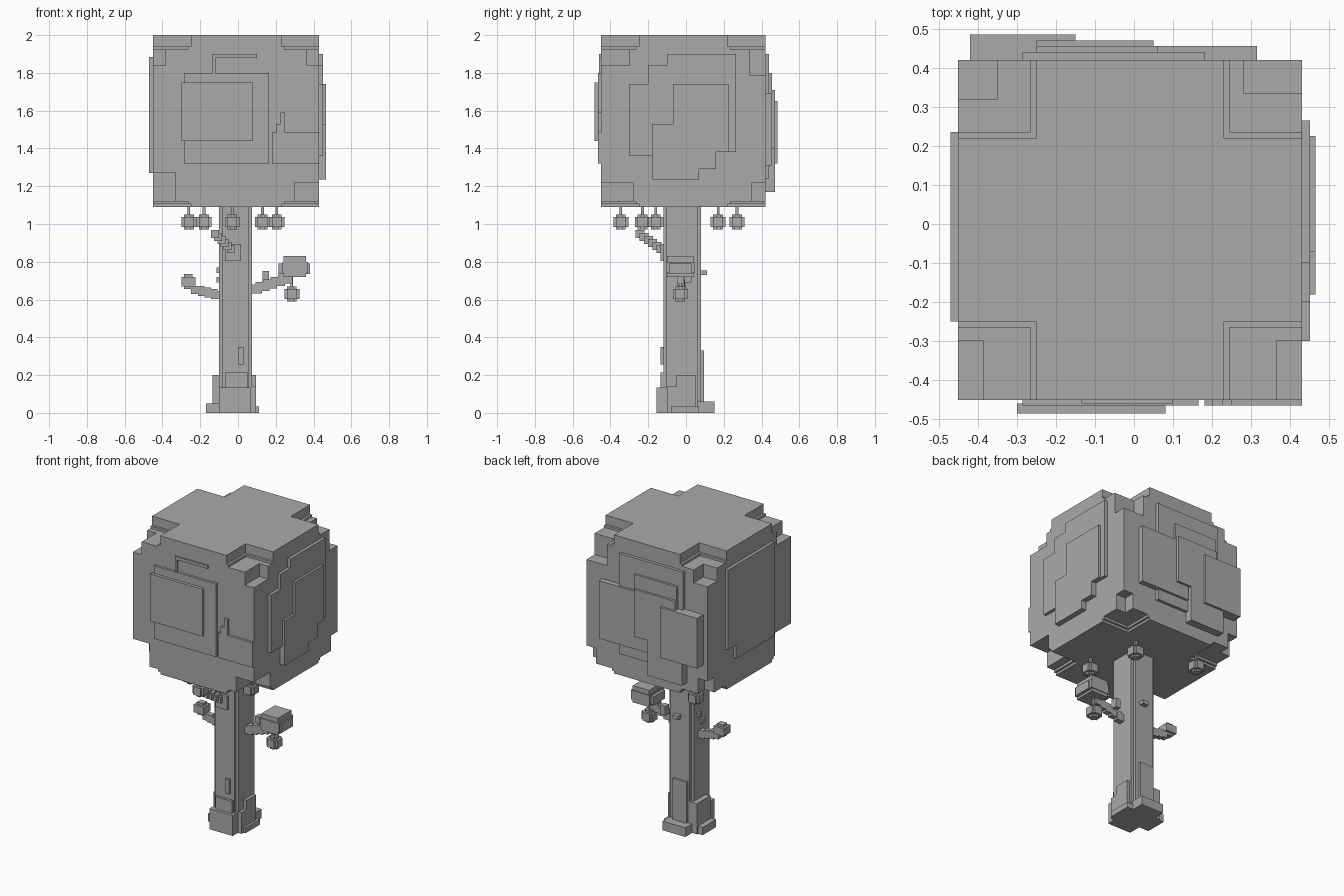
import bpy
import bmesh

default_cube = bpy.data.objects.get("Cube")
if default_cube:
    bpy.data.objects.remove(default_cube, do_unlink=True)

# One plain material for the whole tree
grey = bpy.data.materials.new("plain grey")
grey.use_nodes = True
colour = (0.4, 0.4, 0.4, 1)
grey.diffuse_color = colour
grey.node_tree.nodes["Principled BSDF"].inputs["Base Color"].default_value = colour


def finish(name, bm):
    """Turn a bmesh into a named, flat shaded object."""
    bmesh.ops.recalc_face_normals(bm, faces=bm.faces)
    mesh = bpy.data.meshes.new(name)
    bm.to_mesh(mesh)
    bm.free()
    mesh.materials.append(grey)
    obj = bpy.data.objects.new(name, mesh)
    bpy.context.scene.collection.objects.link(obj)
    return obj


def add_prism(bm, x_range, y_range, z_range, cuts=None):
    """Add an upright block; cuts are (dx, dy) steps out of its corners,
    in the order front left, front right, back right, back left as seen from the front."""
    (left, right), (front, back), (bottom, top) = x_range, y_range, z_range
    corners = [(left, front, 1, 1), (right, front, -1, 1),
               (right, back, -1, -1), (left, back, 1, -1)]
    outline = []
    for index, (x, y, sx, sy) in enumerate(corners):
        dx, dy = cuts[index] if cuts else (0, 0)
        if dx == 0:
            outline.append((x, y))
            continue
        step = [(x, y + sy * dy), (x + sx * dx, y + sy * dy), (x + sx * dx, y)]
        outline.extend(step if index % 2 == 0 else reversed(step))
    face = bm.faces.new([bm.verts.new((x, y, bottom)) for x, y in outline])
    moved = bmesh.ops.extrude_face_region(bm, geom=[face], use_keep_orig=True)["geom"]
    verts = [v for v in moved if isinstance(v, bmesh.types.BMVert)]
    bmesh.ops.translate(bm, verts=verts, vec=(0, 0, top - bottom))


def blocks(name, *boxes):
    """Build one part from (x range, y range, z range) boxes."""
    bm = bmesh.new()
    for box in boxes:
        add_prism(bm, *box)
    return finish(name, bm)


def wall_plates(name, axis, base, depth, *rects):
    """Plates on a crown wall; each rect is (horizontal range, z range)."""
    span = (min(base, depth), max(base, depth))
    return blocks(name, *[(span, across, height) if axis == "x" else (across, span, height)
                          for across, height in rects])


def fruit(name, x, y, bottom, stem_top):
    """Block with stepped edges, hanging from a thin stem."""
    size, step, height = 0.04, 0.014, 0.08
    bm = bmesh.new()
    rows = [(0, step, step), (step, height - step, 0), (height - step, height, step)]
    for low, high, inset in rows:
        half = size - inset
        add_prism(bm, (x - half, x + half), (y - half, y + half),
                  (bottom + low, bottom + high), [(step, step)] * 4)
    stem = step / 2
    add_prism(bm, (x - stem, x + stem), (y - stem, y + stem), (bottom + height, stem_top))
    return finish(name, bm)


def stepped_branch(name, start, end, steps, thick):
    """Chain of overlapping blocks from start to end."""
    boxes = []
    for i in range(steps):
        box = []
        for a, b in zip(start, end):
            ends = sorted((a + (b - a) * i / steps, a + (b - a) * (i + 1) / steps))
            box.append((ends[0] - thick / 2, ends[1] + thick / 2))
        boxes.append(box)
    return blocks(name, *boxes)


# Crown: a block whose top and bottom corners are notched in layers
CROWN_X, CROWN_Y = (-0.45, 0.43), (-0.45, 0.42)
whole = (0, 0)
wide, narrow = [(0.2, 0.2)] * 4, [(0.185, 0.185)] * 4
crown = bmesh.new()
level = 1.09
for top, cuts in [
    (1.105, wide),
    (1.12, narrow),
    (1.22, [(0.12, 0.17), (0.13, 0.17), (0.07, 0.07), (0.07, 0.07)]),
    (1.27, [(0.12, 0.17), whole, whole, whole]),
    (1.785, None),
    (1.84, [whole, whole, (0.15, 0.085), whole]),
    (1.925, [(0.065, 0.15), (0.065, 0.15), (0.15, 0.085), (0.1, 0.1)]),
    (1.94, narrow),
    (2.0, wide),
]:
    add_prism(crown, CROWN_X, CROWN_Y, (level, top), cuts)
    level = top
finish("crown", crown)

# Raised leaf plates on the four crown walls
wall_plates("front_plate_inner", "y", -0.44, -0.465,
            ((-0.285, 0.165), (1.32, 1.8)), ((0.18, 0.43), (1.32, 1.485)),
            ((0.2, 0.25), (1.485, 1.53)), ((0.225, 0.25), (1.53, 1.59)))
wall_plates("front_plate_outer", "y", -0.46, -0.485, ((-0.3, 0.08), (1.44, 1.75)))
wall_plates("front_ridge", "y", -0.44, -0.46,
            ((-0.135, 0.1), (1.88, 1.9)), ((-0.135, -0.12), (1.8, 1.88)))
wall_plates("left_plate_inner", "x", 0.42, 0.45,
            ((-0.1, 0.265), (1.38, 1.9)), ((-0.2, -0.1), (1.36, 1.84)),
            ((-0.3, -0.2), (1.36, 1.74)))
wall_plates("left_plate_outer", "x", 0.42, 0.465,
            ((-0.07, 0.225), (1.38, 1.74)), ((-0.18, 0.16), (1.29, 1.53)),
            ((-0.18, 0.07), (1.235, 1.29)))
wall_plates("right_plate", "x", -0.44, -0.47,
            ((-0.25, 0.235), (1.36, 1.885)), ((-0.25, 0.15), (1.27, 1.36)))
wall_plates("back_plate_inner", "y", 0.41, 0.44, ((-0.285, 0.18), (1.24, 1.9)))
wall_plates("back_plate_middle", "y", 0.41, 0.455,
            ((-0.04, 0.315), (1.31, 1.69)), ((-0.25, 0.06), (1.4, 1.8)))
wall_plates("back_plate_outer", "y", 0.41, 0.47,
            ((-0.25, 0.05), (1.4, 1.71)), ((-0.3, -0.05), (1.17, 1.4)))
wall_plates("back_plate_top", "y", 0.41, 0.485, ((-0.42, -0.15), (1.32, 1.65)))

# Trunk with stepped corners
trunk = bmesh.new()
add_prism(trunk, (-0.1, 0.075), (-0.12, 0.08), (0, 1.1), [(0.018, 0.018)] * 4)
finish("trunk", trunk)

# Roots and bark plates around the foot
blocks("front_root",
       ((-0.1, 0.07), (-0.155, -0.05), (0, 0.135)),
       ((-0.07, 0.05), (-0.135, -0.05), (0.1, 0.215)))
blocks("left_root",
       ((0, 0.095), (-0.1, 0.05), (0, 0.14)),
       ((0, 0.095), (-0.05, 0.05), (0.1, 0.2)),
       ((0, 0.11), (-0.08, 0.07), (0, 0.035)))
blocks("right_root",
       ((-0.135, 0), (-0.06, 0.08), (0, 0.2)),
       ((-0.17, 0), (-0.07, 0.07), (0, 0.05)))
blocks("back_root",
       ((-0.07, 0.03), (0, 0.095), (0, 0.33)),
       ((-0.1, 0.065), (0, 0.15), (0, 0.06)))
blocks("bark_knots",
       ((0, 0.03), (-0.135, -0.1), (0.255, 0.35)),
       ((-0.07, 0.015), (-0.135, -0.1), (0.805, 0.895)),
       ((-0.02, 0.02), (0.06, 0.11), (0.73, 0.755)),
       ((-0.115, -0.08), (-0.04, 0), (0.69, 0.72)),
       ((-0.115, -0.08), (0, 0.03), (0.74, 0.77)))

# Left branch with its leaf clump
stepped_branch("left_branch", (0.07, -0.02, 0.65), (0.27, -0.03, 0.715), 5, 0.035)
blocks("left_twig", ((0.13, 0.165), (-0.01, 0.03), (0.69, 0.75)))
blocks("left_leaf_clump",
       ((0.24, 0.36), (-0.1, 0.04), (0.72, 0.83)),
       ((0.215, 0.38), (-0.09, 0.03), (0.735, 0.79)),
       ((0.235, 0.37), (-0.105, 0.045), (0.74, 0.8)))

# Right branch with its bud
stepped_branch("right_branch", (-0.09, 0, 0.62), (-0.23, 0, 0.655), 4, 0.035)
blocks("right_leaf_bud",
       ((-0.3, -0.225), (-0.035, 0.035), (0.67, 0.72)),
       ((-0.285, -0.24), (-0.02, 0.02), (0.655, 0.735)))

# Front branch climbing towards the crown
stepped_branch("front_branch", (-0.03, -0.12, 0.86), (-0.13, -0.255, 0.955), 6, 0.025)

# Hanging fruit
for number, (x, y) in enumerate([(-0.03, -0.345), (0.205, -0.16), (0.13, 0.17),
                                 (-0.26, 0.27), (-0.18, -0.23)]):
    fruit(f"crown_fruit_{number}", x, y, 0.97, 1.11)
fruit("branch_fruit", 0.285, -0.03, 0.59, 0.73)
